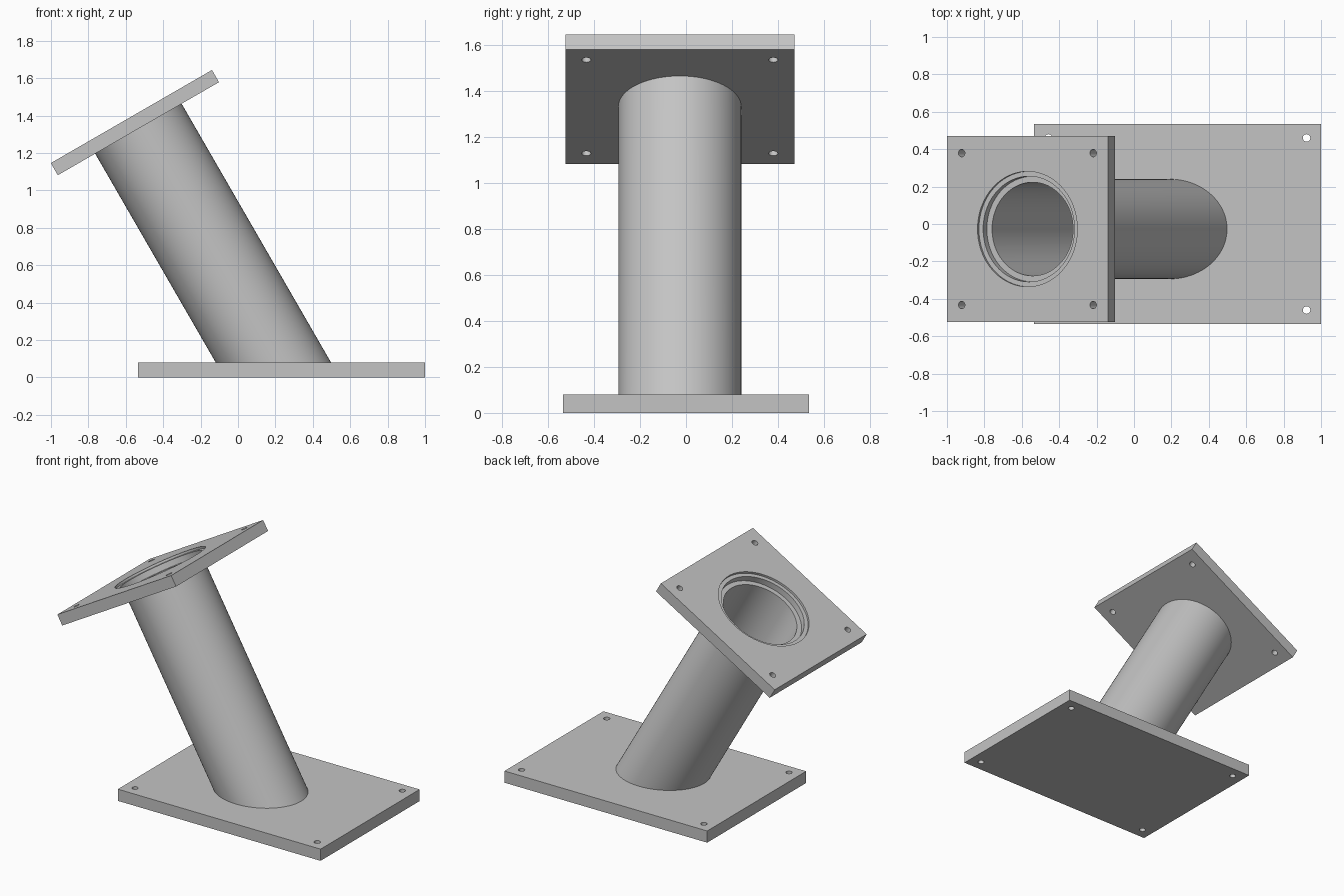
import bpy, bmesh, math
from mathutils import Matrix, Vector

cube = bpy.data.objects.get("Cube")
if cube:
    bpy.data.objects.remove(cube, do_unlink=True)

GREY = bpy.data.materials.new("plain grey")
GREY.use_nodes = True
COLOUR = (0.55, 0.55, 0.55, 1)
GREY.diffuse_color = COLOUR
GREY.node_tree.nodes["Principled BSDF"].inputs["Base Color"].default_value = COLOUR

BASE_T, FLANGE_T, SIDE = 0.08, 0.075, 0.995
PIPE_R, BORE_R, BOLT_R = 0.267, 0.25, 0.02
TILT = Matrix.Rotation(math.radians(-30), 4, 'Y')
FRAME = Matrix.Translation((-0.57, -0.027, 1.395)) @ TILT   # centre of flange top
AXIS = TILT @ Vector((0, 0, 1))


def make(name, bm):
    bmesh.ops.recalc_face_normals(bm, faces=bm.faces)
    mesh = bpy.data.meshes.new(name)
    bm.to_mesh(mesh)
    bm.free()
    mesh.materials.append(GREY)
    obj = bpy.data.objects.new(name, mesh)
    bpy.context.collection.objects.link(obj)
    return obj


def box(name, size, centre):
    bm = bmesh.new()
    bmesh.ops.create_cube(bm, size=1)
    bmesh.ops.scale(bm, vec=size, verts=bm.verts)
    bmesh.ops.translate(bm, vec=centre, verts=bm.verts)
    return make(name, bm)


def revolve(bm, profile, closed=False, centre=(0, 0), seg=96):
    """Rings of (radius, height): a capped solid, or a closed hollow loop."""
    rings = []
    for r, h in profile:
        angles = [2 * math.pi * i / seg for i in range(seg)]
        rings.append([bm.verts.new((centre[0] + r * math.cos(a),
                                    centre[1] + r * math.sin(a), h)) for a in angles])
    pairs = list(zip(rings, rings[1:]))
    if closed:
        pairs.append((rings[-1], rings[0]))
    else:
        bm.faces.new(rings[0])
        bm.faces.new(rings[-1])
    for a, b in pairs:
        for i in range(seg):
            j = (i + 1) % seg
            bm.faces.new((a[i], a[j], b[j], b[i]))
    return rings


def bolt_cutters(bm, dx, dy, low, high, cx=0):
    for sx in (-1, 1):
        for sy in (-1, 1):
            revolve(bm, [(BOLT_R, low), (BOLT_R, high)],
                    centre=(cx + sx * dx, sy * dy), seg=32)


def cut(obj, bm):
    cutter = make("cutter", bm)
    cutter.hide_render = True
    mod = obj.modifiers.new("holes", 'BOOLEAN')
    mod.operation, mod.solver, mod.object = 'DIFFERENCE', 'EXACT', cutter
    select(obj)
    bpy.ops.object.modifier_apply(modifier=mod.name)
    bpy.data.objects.remove(cutter, do_unlink=True)


def select(obj):
    bpy.ops.object.select_all(action='DESELECT')
    obj.select_set(True)
    bpy.context.view_layer.objects.active = obj


def smooth(obj):
    select(obj)
    bpy.ops.object.shade_smooth_by_angle(angle=math.radians(30))


# Base plate with a bolt hole in each corner
base = box("base_plate", (1.535, 1.07, BASE_T), (0.2325, 0, BASE_T / 2))
bm = bmesh.new()
bolt_cutters(bm, 0.69, 0.46, -0.1, 0.2, cx=0.2325)
cut(base, bm)
smooth(base)

# Tilted flange: bolt holes and a stepped central bore
flange = box("top_flange", (SIDE, SIDE, FLANGE_T), (0, 0, -FLANGE_T / 2))
bm = bmesh.new()
bolt_cutters(bm, 0.406, 0.406, -0.2, 0.1)
revolve(bm, [(BORE_R, -0.2), (BORE_R, -0.055), (0.282, -0.055),
             (0.282, -0.015), (0.308, -0.015), (0.308, 0.1)])
cut(flange, bm)
flange.matrix_world = FRAME
smooth(flange)

# Hollow pipe, mitred where it meets the base plate
bm = bmesh.new()
rings = revolve(bm, [(PIPE_R, -1), (PIPE_R, -FLANGE_T),
                     (BORE_R, -FLANGE_T), (BORE_R, -1)], closed=True)
bmesh.ops.transform(bm, matrix=FRAME, verts=bm.verts)
for v in rings[0] + rings[3]:
    v.co += AXIS * ((BASE_T - v.co.z) / AXIS.z)
smooth(make("slanted_pipe", bm))
